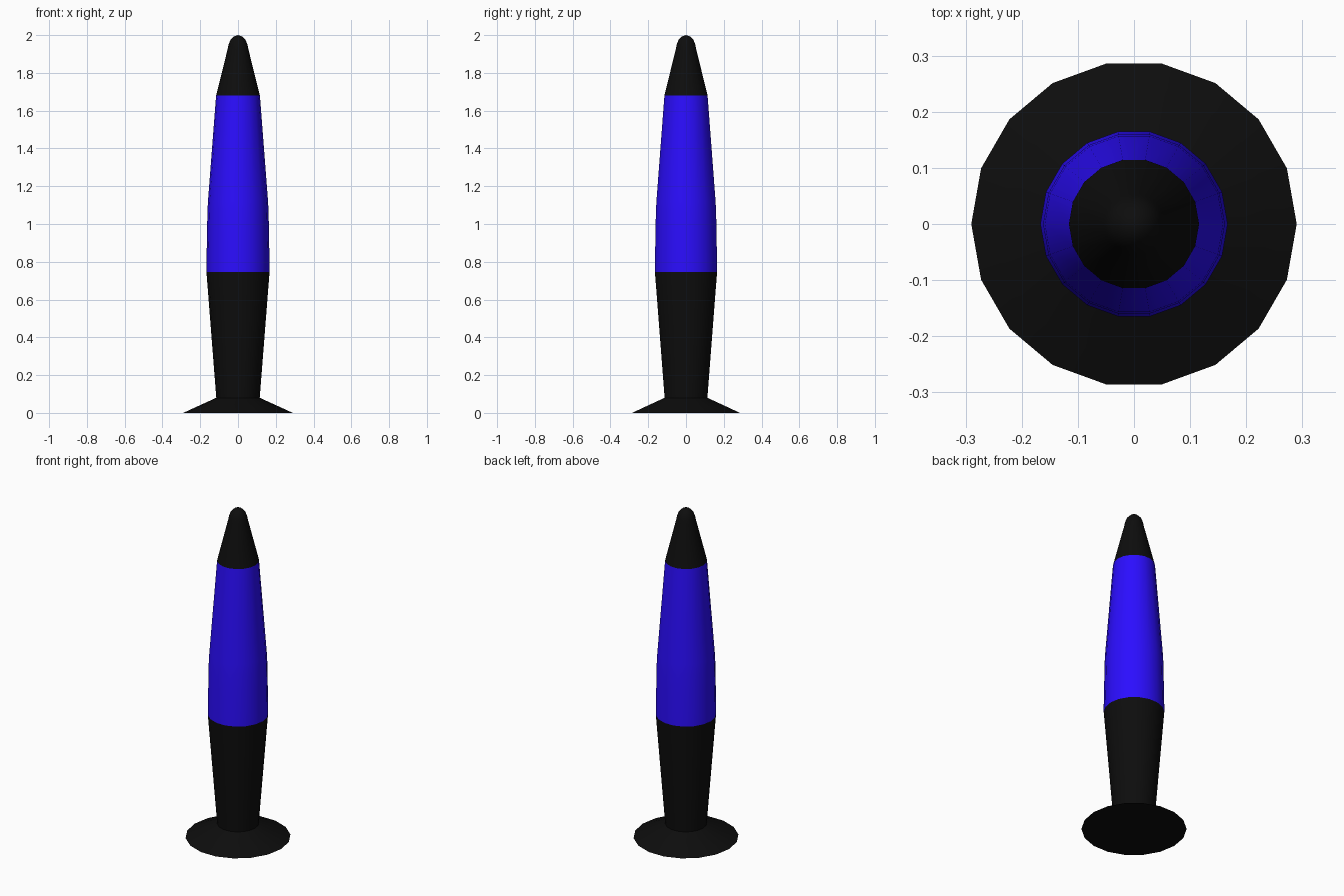
import bpy, bmesh, math

if "Cube" in bpy.data.objects:
    bpy.data.objects.remove(bpy.data.objects["Cube"])

SIDES = 18


def material(name, rgb):
    m = bpy.data.materials.new(name)
    m.diffuse_color = (*rgb, 1)
    m.use_nodes = True
    m.node_tree.nodes["Principled BSDF"].inputs["Base Color"].default_value = m.diffuse_color
    return m


def lathe(name, profile, mat, cap_bottom=False):
    """Spin a (radius, height) profile around z; zero radius makes a pole."""
    bm = bmesh.new()
    rings = []
    for r, z in profile:
        if r == 0:
            rings.append([bm.verts.new((0, 0, z))] * SIDES)
        else:
            rings.append([bm.verts.new((r * math.cos(2 * math.pi * i / SIDES),
                                        r * math.sin(2 * math.pi * i / SIDES), z))
                          for i in range(SIDES)])
    for a, b in zip(rings, rings[1:]):
        for i in range(SIDES):
            j = (i + 1) % SIDES
            bm.faces.new(list(dict.fromkeys((a[i], a[j], b[j], b[i]))))
    if cap_bottom:
        bm.faces.new(rings[0][::-1])
    bmesh.ops.recalc_face_normals(bm, faces=bm.faces)
    mesh = bpy.data.meshes.new(name)
    bm.to_mesh(mesh)
    bm.free()
    mesh.materials.append(mat)
    obj = bpy.data.objects.new(name, mesh)
    bpy.context.collection.objects.link(obj)
    bpy.ops.object.select_all(action='DESELECT')
    obj.select_set(True)
    bpy.context.view_layer.objects.active = obj
    bpy.ops.object.shade_smooth_by_angle(angle=math.radians(35))
    return obj


black = material("black_plastic", (0.004, 0.004, 0.004))
blue = material("blue_liquid", (0.024, 0.004, 1.0))

# Flared foot and tapered stem
lathe("base", [(0.29, 0), (0.24, 0.023), (0.115, 0.08), (0.167, 0.745)],
      black, cap_bottom=True)

# Glass bottle holding the liquid
lathe("glass_bottle", [(0.167, 0.745), (0.167, 0.79), (0.164, 0.95), (0.162, 1.06),
                       (0.159, 1.12), (0.116, 1.68)], blue)

# Rounded cap
lathe("cap", [(0.116, 1.68), (0.055, 1.925), (0.05, 1.95), (0.04, 1.975),
              (0.022, 1.993), (0, 2.0)], black)
